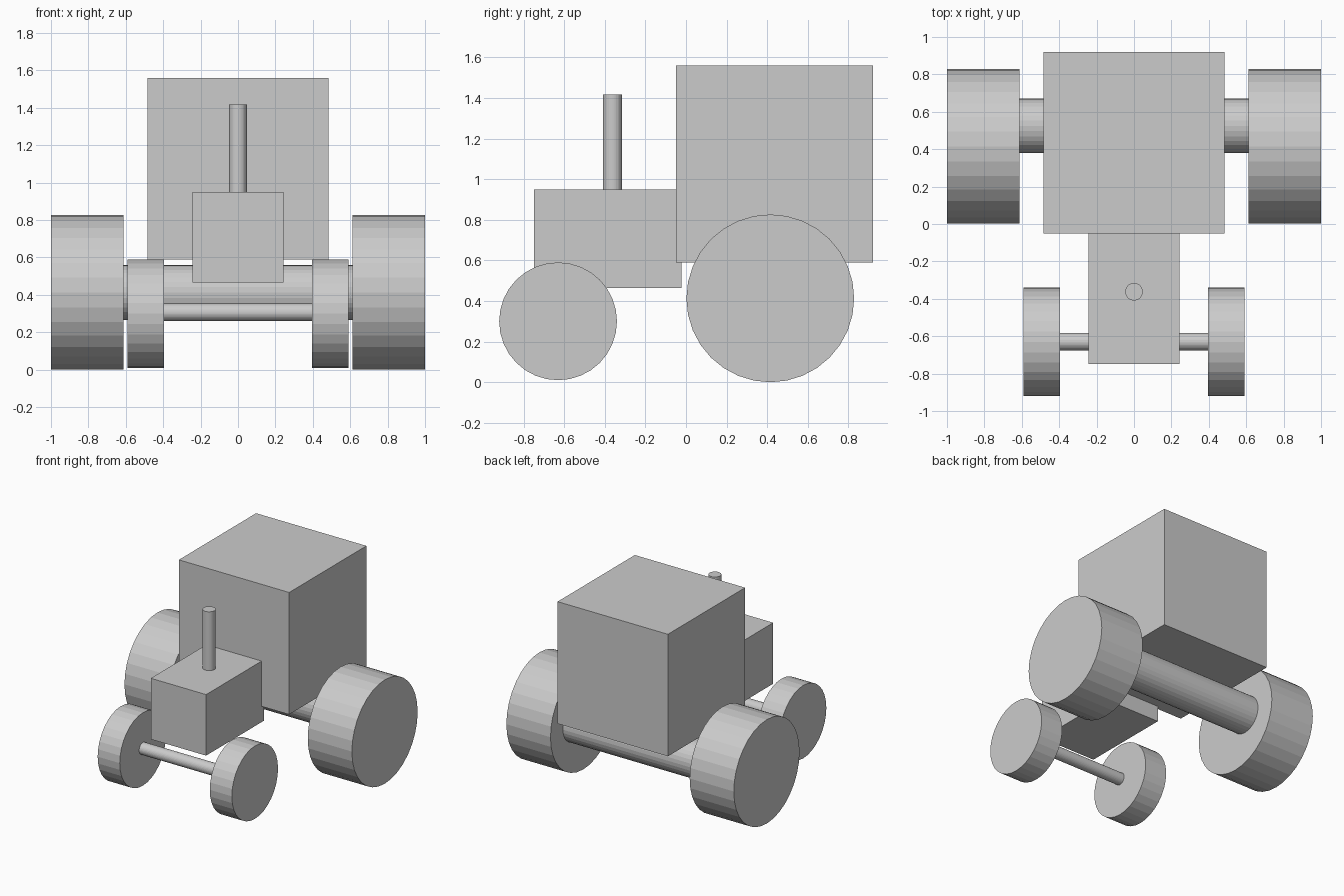
import bpy
from math import pi

if "Cube" in bpy.data.objects:
    bpy.data.objects.remove(bpy.data.objects["Cube"])


def box(name, lo, hi):
    centre = [(a + b) / 2 for a, b in zip(lo, hi)]
    bpy.ops.mesh.primitive_cube_add(size=1, location=centre)
    ob = bpy.context.object
    ob.name = name
    ob.scale = [b - a for a, b in zip(lo, hi)]
    bpy.ops.object.transform_apply(location=False, rotation=False, scale=True)


def cylinder(name, centre, radius, length, along_x=True):
    bpy.ops.mesh.primitive_cylinder_add(
        vertices=32, radius=radius, depth=length, location=centre,
        rotation=(0, pi / 2 if along_x else 0, 0))
    bpy.context.object.name = name


# Body
box("cab", (-0.485, -0.05, 0.59), (0.485, 0.92, 1.56))
box("engine_hood", (-0.243, -0.748, 0.465), (0.243, -0.021, 0.95))

# Exhaust stack, slightly sunk into the hood
cylinder("exhaust_pipe", (0, -0.362, 1.175), 0.047, 0.485, along_x=False)

# Axles, with ends inside the wheels
cylinder("rear_axle", (0, 0.525, 0.413), 0.146, 1.30)
cylinder("front_axle", (0, -0.63, 0.307), 0.047, 0.90)

# Wheels
for side, label in ((-1, "left"), (1, "right")):
    cylinder("rear_wheel_" + label, (side * 0.806, 0.415, 0.413), 0.413, 0.388)
    cylinder("front_wheel_" + label, (side * 0.493, -0.63, 0.30), 0.29, 0.194)
